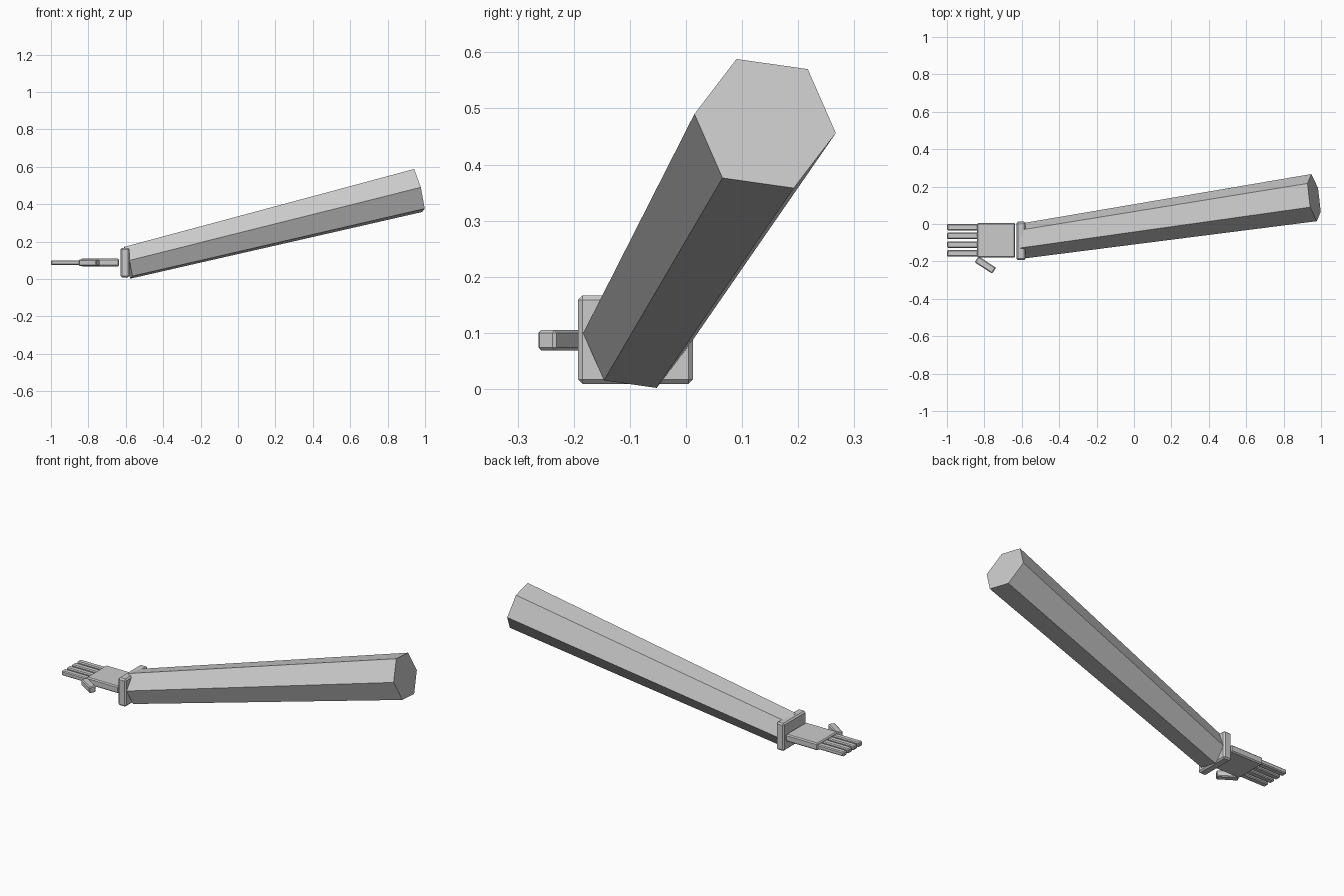
import bpy, bmesh, math
from mathutils import Vector, Matrix

if "Cube" in bpy.data.objects:
    bpy.data.objects.remove(bpy.data.objects["Cube"])

grey = bpy.data.materials.new("plain grey")
grey.diffuse_color = (0.6, 0.6, 0.6, 1)
grey.use_nodes = True
grey.node_tree.nodes["Principled BSDF"].inputs["Base Color"].default_value = grey.diffuse_color


def finish(name, bm):
    bmesh.ops.recalc_face_normals(bm, faces=bm.faces)
    mesh = bpy.data.meshes.new(name)
    bm.to_mesh(mesh)
    bm.free()
    mesh.materials.append(grey)
    obj = bpy.data.objects.new(name, mesh)
    bpy.context.collection.objects.link(obj)
    return obj


def block(name, center, size, bevel, turn=0):
    """Box with chamfered edges, turned about the vertical."""
    bm = bmesh.new()
    bmesh.ops.create_cube(bm, size=1, matrix=Matrix.Diagonal((*size, 1)))
    bmesh.ops.bevel(bm, geom=bm.edges[:], offset=bevel, segments=1,
                    affect='EDGES', profile=0.5)
    bm.transform(Matrix.Translation(center) @ Matrix.Rotation(math.radians(turn), 4, 'Z'))
    return finish(name, bm)


# Tapered six-sided arm, end caps square to its axis
wrist = Vector((-0.591, -0.09, 0.087))
elbow = Vector((0.963, 0.141, 0.473))
axis = elbow - wrist
bm = bmesh.new()
rings = []
for center, scale in ((wrist, 0.74), (elbow, 1.0)):
    ring = []
    for sign in (1, -1):
        for dy, dz in ((-0.051, 0.115), (0.076, 0.097), (0.126, -0.017)):
            dx = -(axis.y * dy + axis.z * dz) / axis.x
            ring.append(bm.verts.new(center + Vector((dx, dy, dz)) * sign * scale))
    rings.append(ring)
    bm.faces.new(ring)
for i in range(6):
    j = (i + 1) % 6
    bm.faces.new((rings[0][i], rings[0][j], rings[1][j], rings[1][i]))
finish("forearm", bm)

# Wrist cuff and palm
block("wrist_cuff", (-0.604, -0.09, 0.088), (0.049, 0.205, 0.158), 0.008)
block("palm", (-0.737, -0.087, 0.088), (0.204, 0.184, 0.041), 0.006)

# Four fingers
for i in range(4):
    block(f"finger_{i + 1}", (-0.914, -0.017 - i * 0.0467, 0.087),
          (0.172, 0.034, 0.026), 0.005)

# Thumb, angled back toward the wrist
block("thumb", (-0.795, -0.219, 0.087), (0.112, 0.038, 0.036), 0.005, -33)
